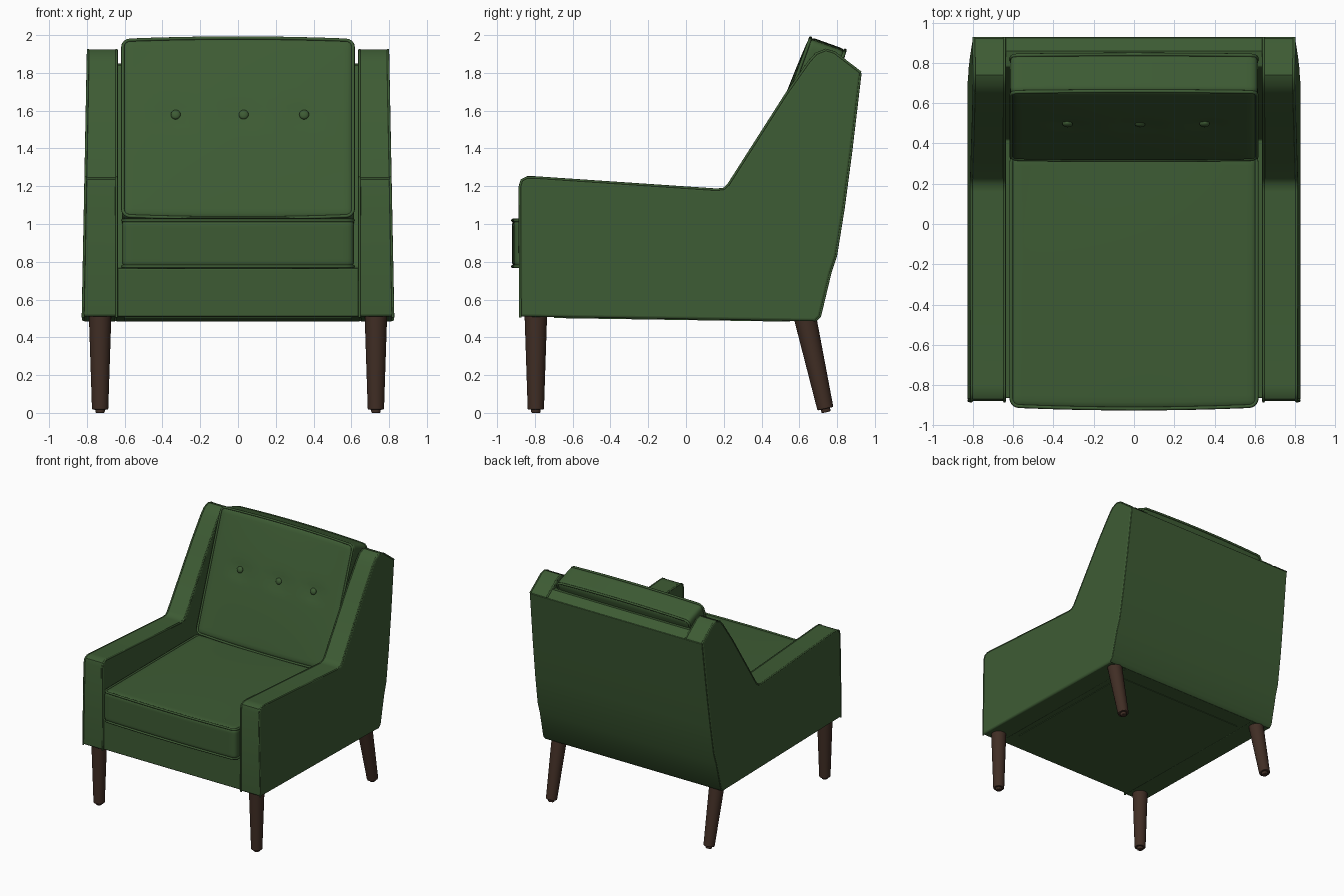
import bpy, bmesh, math
from mathutils import Matrix, Vector

if "Cube" in bpy.data.objects:
    bpy.data.objects.remove(bpy.data.objects["Cube"])


def material(name, col):
    m = bpy.data.materials.new(name)
    m.diffuse_color = (*col, 1)
    m.use_nodes = True
    m.node_tree.nodes["Principled BSDF"].inputs["Base Color"].default_value = m.diffuse_color
    return m


GREEN = material("green fabric", (0.047, 0.105, 0.034))
WOOD = material("dark wood", (0.052, 0.027, 0.018))


def finish(name, bm, mat, bevel=0, matrix=Matrix()):
    bmesh.ops.recalc_face_normals(bm, faces=bm.faces)
    me = bpy.data.meshes.new(name)
    bm.to_mesh(me)
    bm.free()
    me.materials.append(mat)
    ob = bpy.data.objects.new(name, me)
    bpy.context.collection.objects.link(ob)
    ob.matrix_world = matrix
    bpy.ops.object.select_all(action='DESELECT')
    ob.select_set(True)
    bpy.context.view_layer.objects.active = ob
    bpy.ops.object.shade_smooth_by_angle(angle=math.radians(35))
    if bevel:
        b = ob.modifiers.new("bevel", 'BEVEL')
        b.width, b.segments, b.limit_method = bevel, 3, 'ANGLE'
        b.angle_limit = math.radians(50)
    return ob


def outer_x(z):
    return 0.827 - 0.027 * (z - 0.5) / 1.4


def prism(name, prof, left, right, bevel=0):
    """Side profile (y, z) extruded between two x functions."""
    bm = bmesh.new()
    a = [bm.verts.new((left(z), y, z)) for y, z in prof]
    b = [bm.verts.new((right(z), y, z)) for y, z in prof]
    bm.faces.new(a)
    bm.faces.new(b[::-1])
    for i in range(len(prof)):
        j = (i + 1) % len(prof)
        bm.faces.new((a[i], a[j], b[j], b[i]))
    return finish(name, bm, GREEN, bevel)


def piping(name, pts, closed, radius=0.007, matrix=Matrix()):
    cu = bpy.data.curves.new(name, 'CURVE')
    cu.dimensions = '3D'
    cu.bevel_depth, cu.bevel_resolution = radius, 2
    cu.use_fill_caps = True
    sp = cu.splines.new('POLY')
    sp.points.add(len(pts) - 1)
    for p, q in zip(sp.points, pts):
        p.co = (*q, 1)
    sp.use_cyclic_u = closed
    cu.materials.append(GREEN)
    ob = bpy.data.objects.new(name, cu)
    bpy.context.collection.objects.link(ob)
    ob.matrix_world = matrix
    bpy.ops.object.select_all(action='DESELECT')
    ob.select_set(True)
    bpy.context.view_layer.objects.active = ob
    bpy.ops.object.convert(target='MESH')


def cushion(name, half, thin, matrix, crown, dents=(), r=0.035):
    """Rounded, crowned box with piping round both broad faces (thin = thickness axis)."""
    bm = bmesh.new()
    bmesh.ops.create_cube(bm, size=2)
    bmesh.ops.subdivide_edges(bm, edges=bm.edges[:], cuts=27, use_grid_fill=True)
    a, b = [i for i in range(3) if i != thin]
    for v in bm.verts:
        t = [math.sin(math.pi / 2 * c) for c in v.co]
        p = Vector([t[i] * half[i] for i in range(3)])
        q = Vector([max(r - half[i], min(half[i] - r, p[i])) for i in range(3)])
        d = p - q
        if d.length > 1e-6:
            p = q + d.normalized() * r
        bulge = crown * (1 - t[a] ** 2) * (1 - t[b] ** 2)
        if p[thin] < 0:
            for cx, cz in dents:
                dx, dz = p[a] - cx, p[b] - cz
                bulge -= 0.016 * math.exp(-(dx * dx / 0.006 + dz * dz / 0.0012))
        p[thin] += t[thin] * bulge
        p[b] += t[b] * 0.012 * (1 - t[a] ** 2)
        v.co = p
    finish(name, bm, GREEN, 0, matrix)
    for s in (-1, 1):
        pts = []
        for k, (sx, sy) in enumerate(((1, 1), (-1, 1), (-1, -1), (1, -1))):
            for i in range(5):
                ang = math.pi / 2 * (k + i / 4)
                p = Vector((0, 0, 0))
                p[a] = sx * (half[a] - 0.045) + 0.04 * math.cos(ang)
                p[b] = sy * (half[b] - 0.045) + 0.04 * math.sin(ang)
                p[thin] = s * (half[thin] - 0.008)
                pts.append(p)
            # follow the slight swell of the long edges
            if k in (0, 2):
                for i in range(1, 8):
                    u = sx * (1 - i / 4)
                    p = Vector((0, 0, 0))
                    p[a] = u * (half[a] - 0.045)
                    p[b] = sy * (half[b] - 0.005 + 0.012 * (1 - u * u))
                    p[thin] = s * (half[thin] - 0.008)
                    pts.append(p)
        piping(name + " piping", pts, True, 0.009, matrix)


# side profiles
front_top = [(-0.88, 0.51), (-0.88, 1.2), (-0.87, 1.235), (-0.84, 1.25), (-0.8, 1.25),
             (0.16, 1.185), (0.2, 1.19), (0.225, 1.212), (0.53, 1.69), (0.65, 1.86),
             (0.69, 1.905), (0.74, 1.925), (0.785, 1.912), (0.925, 1.805)]
back = [(0.93, 1.8), (0.88, 1.38), (0.84, 1.08), (0.8, 0.83), (0.77, 0.74),
        (0.715, 0.51), (0.69, 0.485)]

# arms with piped edges
for s, side in ((-1, "left"), (1, "right")):
    prism(side + " arm", front_top + [(y - 0.006, z) for y, z in back[1:]],
          lambda z: s * 0.637, lambda z: s * outer_x(z), 0.014)
    for edge in (lambda z: 0.643, lambda z: outer_x(z) - 0.006):
        piping(side + " arm piping", [(s * edge(z), y + (0.003 if z < 1.2 else 0), z - 0.004)
                                      for y, z in front_top], False)

# seat base with front rail, and the back frame
prism("base and back frame", [(-0.865, 0.51), (-0.865, 0.765), (0.42, 0.77), (0.78, 1.84),
      (0.86, 1.85)] + [(y - 0.004, z) for y, z in back],
      lambda z: -0.65, lambda z: 0.65, 0.008)
# outer back panel
prism("back panel", back + [(y - 0.04, z + 0.01) for y, z in back[::-1]],
      lambda z: 0.004 - outer_x(z), lambda z: outer_x(z) - 0.004, 0.004)
# dust cover underneath
prism("dust cover", [(-0.7, 0.52), (-0.7, 0.502), (0.55, 0.483), (0.55, 0.52)],
      lambda z: -0.6, lambda z: 0.6)

# cushions
cushion("seat cushion", (0.615, 0.63, 0.13), 2, Matrix.Translation((0, -0.28, 0.897)), 0.008)
tilt = Matrix.Translation((0, 0.58, 1.475)) @ Matrix.Rotation(math.radians(-19.7), 4, 'X')
spots = [(-0.33, 0.07), (0.03, 0.07), (0.35, 0.07)]
cushion("back cushion", (0.615, 0.105, 0.5), 1, tilt, 0.018, spots)

# buttons
for x, z in spots:
    bm = bmesh.new()
    bmesh.ops.create_uvsphere(bm, u_segments=16, v_segments=10, radius=0.026)
    finish("button", bm, GREEN, 0,
           tilt @ Matrix.Translation((x, -0.113, z)) @ Matrix.Diagonal((1, 0.6, 1, 1)))


# legs: tapered rods with small foot glides
def rod(name, top, bottom, r1, r2):
    top, bottom = Vector(top), Vector(bottom)
    d = top - bottom
    bm = bmesh.new()
    bmesh.ops.create_cone(bm, cap_ends=True, segments=28, radius1=r2, radius2=r1, depth=d.length)
    finish(name, bm, WOOD, 0.005, Matrix.Translation((top + bottom) / 2)
           @ d.to_track_quat('Z', 'Y').to_matrix().to_4x4())


for s in (-1, 1):
    x = s * 0.73
    rod("front leg", (x, -0.795, 0.53), (x, -0.795, 0.018), 0.06, 0.043)
    rod("front foot glide", (x, -0.795, 0.03), (x, -0.795, 0), 0.026, 0.024)
    rod("back leg", (x, 0.625, 0.53), (x, 0.738, 0.022), 0.06, 0.043)
    rod("back foot glide", (x, 0.736, 0.03), (x, 0.742, 0.003), 0.026, 0.024)
